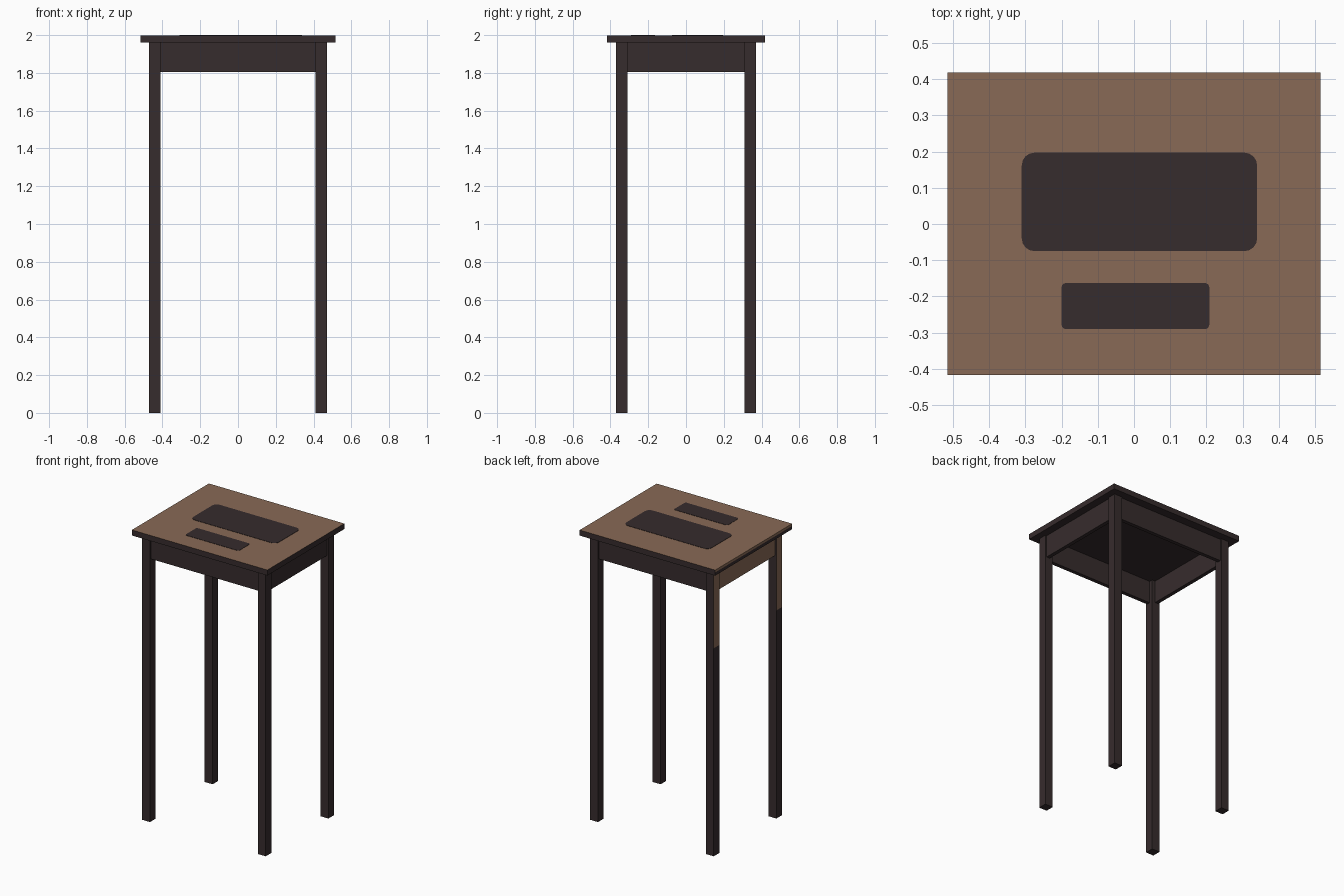
import bpy, bmesh, math

if "Cube" in bpy.data.objects:
    bpy.data.objects.remove(bpy.data.objects["Cube"])


def material(name, rgb):
    m = bpy.data.materials.new(name)
    m.diffuse_color = (*rgb, 1)
    m.use_nodes = True
    m.node_tree.nodes["Principled BSDF"].inputs["Base Color"].default_value = m.diffuse_color
    return m


DARK = material("dark wood", (0.037, 0.025, 0.026))
BROWN = material("brown wood", (0.250, 0.144, 0.092))


def finish(name, bm, rule=None):
    """Turn a bmesh into an object; rule(face) tells which faces are brown."""
    bmesh.ops.recalc_face_normals(bm, faces=bm.faces)
    bm.normal_update()
    for f in bm.faces:
        f.material_index = 1 if rule and rule(f) else 0
    me = bpy.data.meshes.new(name)
    bm.to_mesh(me)
    bm.free()
    me.materials.append(DARK)
    me.materials.append(BROWN)
    ob = bpy.data.objects.new(name, me)
    bpy.context.collection.objects.link(ob)
    return ob


def box(name, lo, hi, rule=None, cut_z=None):
    bm = bmesh.new()
    bmesh.ops.create_cube(bm, size=1)
    for v in bm.verts:
        v.co = [(a + b) / 2 + c * (b - a) for a, b, c in zip(lo, hi, v.co)]
    if cut_z:
        bmesh.ops.bisect_plane(bm, geom=bm.verts[:] + bm.edges[:] + bm.faces[:],
                               plane_co=(0, 0, cut_z), plane_no=(0, 0, 1))
    return finish(name, bm, rule)


def rounded_plate(name, x0, x1, y0, y1, r, z0, z1):
    bm = bmesh.new()
    corners = [(x1 - r, y1 - r), (x0 + r, y1 - r), (x0 + r, y0 + r), (x1 - r, y0 + r)]
    ring = []
    for i, (cx, cy) in enumerate(corners):
        for k in range(5):
            a = math.radians(90 * i + 22.5 * k)
            ring.append(bm.verts.new((cx + r * math.cos(a), cy + r * math.sin(a), z0)))
    face = bm.faces.new(ring)
    up = bmesh.ops.extrude_face_region(bm, geom=[face])["geom"]
    for v in up:
        if isinstance(v, bmesh.types.BMVert):
            v.co.z = z1
    return finish(name, bm)


def faces_left(f):
    return f.normal.x < -0.9


# Table top: brown upper surface, plus the upper band of the left edge
box("table_top", (-0.515, -0.417, 1.96), (0.515, 0.419, 1.998),
    lambda f: f.normal.z > 0.9 or (faces_left(f) and f.calc_center_median().z > 1.982),
    cut_z=1.982)

# Dark painted panels on the top
rounded_plate("large_top_panel", -0.31, 0.34, -0.075, 0.197, 0.035, 1.997, 2.0)
rounded_plate("small_top_panel", -0.20, 0.208, -0.29, -0.163, 0.012, 1.997, 2.0)

# Four square legs; the left pair has brown upper outer faces
for sx, side in ((-1, "left"), (1, "right")):
    for sy, end in ((-1, "front"), (1, "back")):
        x, y = sx * 0.44, sy * 0.34
        rule = (lambda f: faces_left(f) and f.calc_center_median().z > 1.43) if sx < 0 else None
        box(f"{end}_{side}_leg", (x - 0.03, y - 0.03, 0), (x + 0.03, y + 0.03, 1.96),
            rule, cut_z=1.43 if sx < 0 else None)

# Apron boards between the legs, set slightly in
for s, end in ((-1, "front"), (1, "back")):
    y = s * 0.347
    box(f"{end}_apron", (-0.41, y - 0.013, 1.805), (0.41, y + 0.013, 1.96))
for s, side in ((-1, "left"), (1, "right")):
    x = s * 0.447
    box(f"{side}_apron", (x - 0.013, -0.31, 1.805), (x + 0.013, 0.31, 1.96),
        faces_left if s < 0 else None)
